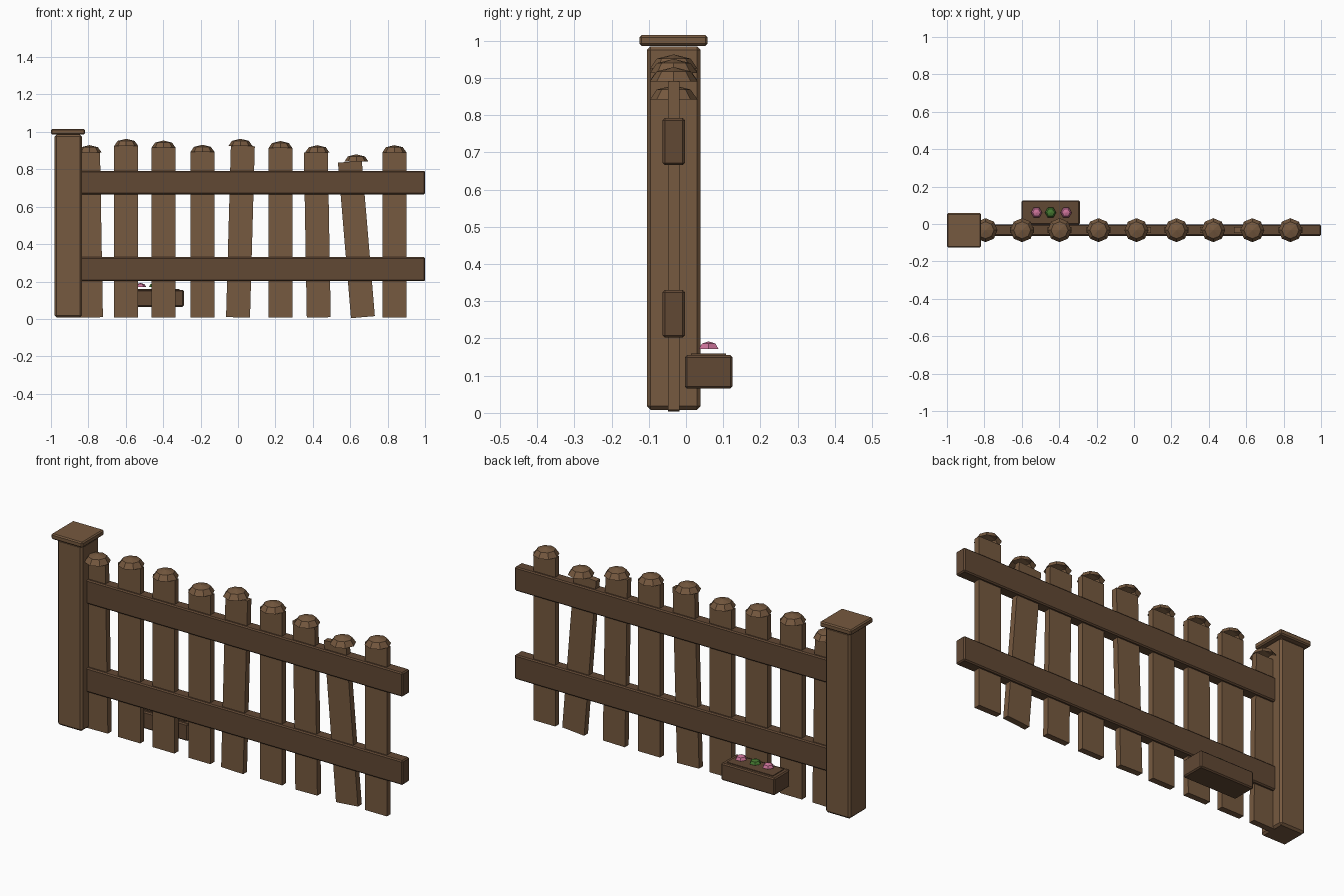
import bpy, bmesh
from math import radians, sin, cos, pi
from mathutils import Matrix

if "Cube" in bpy.data.objects:
    bpy.data.objects.remove(bpy.data.objects["Cube"])


def material(name, rgb):
    m = bpy.data.materials.new(name)
    m.diffuse_color = (*rgb, 1)
    m.use_nodes = True
    m.node_tree.nodes["Principled BSDF"].inputs["Base Color"].default_value = m.diffuse_color
    return m


WOOD = material("light_wood", (0.18, 0.10, 0.05))
DARK = material("dark_wood", (0.12, 0.065, 0.034))
PINK = material("pink_petal", (0.60, 0.17, 0.32))
GREEN = material("green_leaf", (0.06, 0.19, 0.03))


def finish(name, bm, mat):
    me = bpy.data.meshes.new(name)
    bm.to_mesh(me)
    bm.free()
    me.materials.append(mat)
    ob = bpy.data.objects.new(name, me)
    bpy.context.collection.objects.link(ob)
    return ob


def box(name, x, y, z, mat, bevel=0.0, tilt=0.0):
    """Box from (min, max) pairs, optionally bevelled and leaned in the fence plane."""
    size = [b - a for a, b in (x, y, z)]
    bm = bmesh.new()
    bmesh.ops.create_cube(bm, size=1, matrix=Matrix.Diagonal((*size, 1)))
    ob = finish(name, bm, mat)
    ob.location = [(a + b) / 2 for a, b in (x, y, z)]
    ob.rotation_euler.y = radians(tilt)
    if bevel:
        mod = ob.modifiers.new("bevel", 'BEVEL')
        mod.width = bevel
        mod.segments = 1
    return ob


def dome(name, x, y, z, r, h, sides, mat):
    """Low-poly half sphere: base ring, middle ring and apex."""
    bm = bmesh.new()
    rings = [[bm.verts.new((r * k * cos(2 * pi * i / sides), r * k * sin(2 * pi * i / sides), h * s))
              for i in range(sides)] for k, s in ((1, 0), (0.707, 0.707))]
    top = bm.verts.new((0, 0, h))
    low, mid = rings
    for i in range(sides):
        j = (i + 1) % sides
        bm.faces.new((low[i], low[j], mid[j], mid[i]))
        bm.faces.new((mid[i], mid[j], top))
    ob = finish(name, bm, mat)
    ob.location = (x, y, z)
    return ob


Y = -0.033  # fence centre line

# end post and its cap
box("post", (-0.98, -0.835), (Y - 0.072, Y + 0.072), (0.008, 0.985), WOOD, 0.01)
box("post_cap", (-1.0, -0.818), (-0.125, 0.058), (0.986, 1.015), WOOD, 0.006)

# two rails
for name, z in (("lower_rail", (0.202, 0.33)), ("upper_rail", (0.666, 0.792))):
    box(name, (-0.91, 1.0), (Y - 0.03, Y + 0.03), z, DARK, 0.006)

# pickets: x, top height, lean in degrees
pickets = [(-0.794, 0.891, -1), (-0.598, 0.925, 0), (-0.398, 0.916, 0.1),
           (-0.19, 0.893, 0), (0.013, 0.925, 1.6), (0.227, 0.913, 0),
           (0.424, 0.891, -1), (0.633, 0.842, -4.8), (0.836, 0.891, 0)]
for i, (x, top, lean) in enumerate(pickets):
    box(f"picket_{i + 1}", (x - 0.064, x + 0.064), (Y - 0.016, Y + 0.016),
        (0.008, top), WOOD, 0, lean)
    dome(f"picket_cap_{i + 1}", x, Y, top, 0.064, 0.038, 8, WOOD)

# planter on the back with soil and flowers
box("planter", (-0.602, -0.29), (-0.003, 0.125), (0.065, 0.155), DARK, 0.006)
box("soil", (-0.58, -0.312), (0.013, 0.107), (0.13, 0.159), DARK)
for name, x, mat in (("flower_left", -0.521, PINK), ("leaf_tuft", -0.446, GREEN),
                     ("flower_right", -0.363, PINK)):
    dome(name, x, 0.061, 0.172, 0.03, 0.02, 6, mat)
